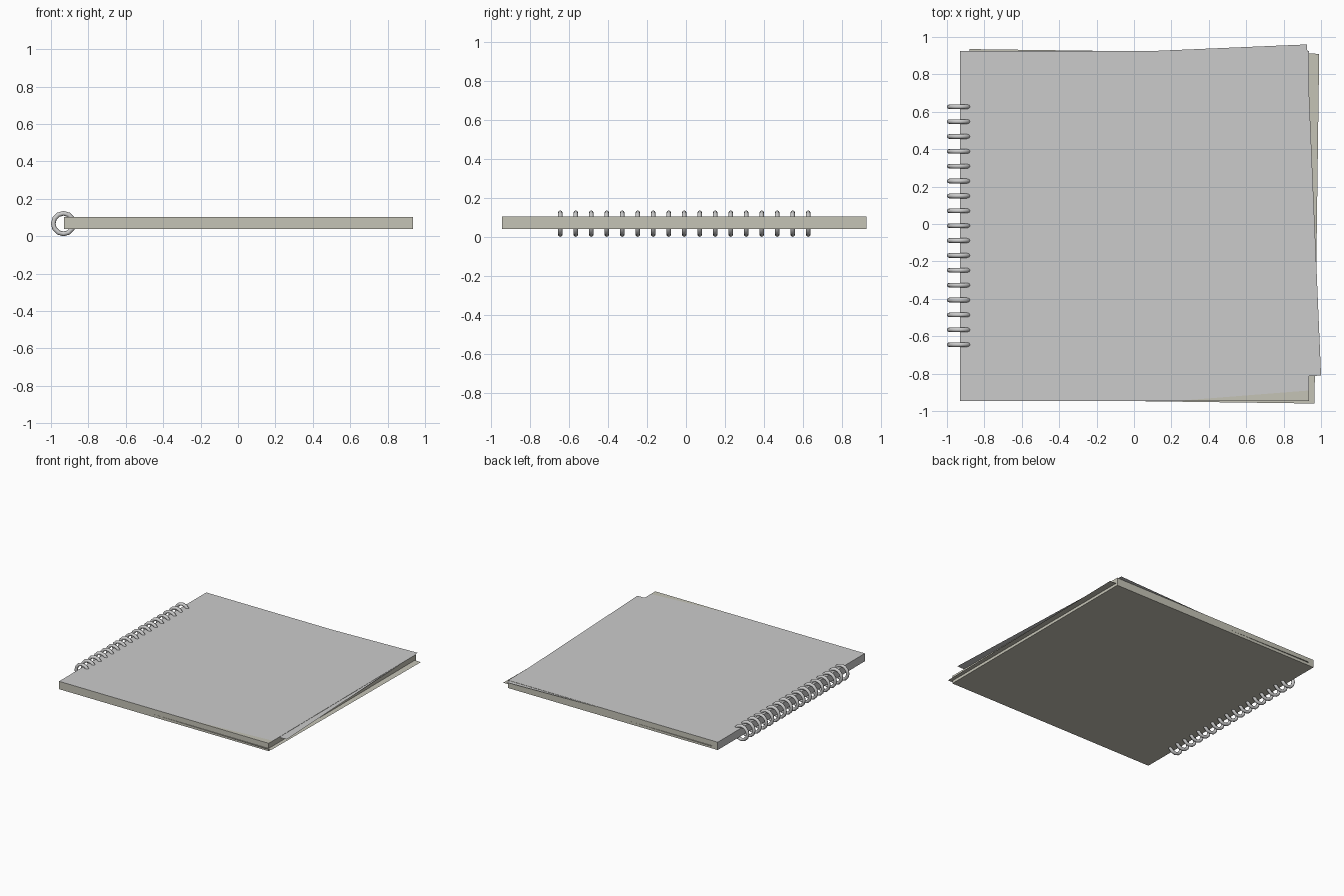
import bpy, bmesh
from math import radians, cos, sin
from mathutils import Vector

if "Cube" in bpy.data.objects:
    bpy.data.objects.remove(bpy.data.objects["Cube"])

paper = bpy.data.materials.new("paper")
paper.diffuse_color = (0.56, 0.55, 0.47, 1)
paper.use_nodes = True
paper.node_tree.nodes["Principled BSDF"].inputs["Base Color"].default_value = paper.diffuse_color
grey = bpy.data.materials.new("cover_grey")
grey.diffuse_color = (0.8, 0.8, 0.8, 1)
grey.use_nodes = True
grey.node_tree.nodes["Principled BSDF"].inputs["Base Color"].default_value = grey.diffuse_color


def add_object(name, bm, mats):
    me = bpy.data.meshes.new(name)
    bm.to_mesh(me)
    bm.free()
    for m in mats:
        me.materials.append(m)
    ob = bpy.data.objects.new(name, me)
    bpy.context.collection.objects.link(ob)
    return ob


def loose_sheet(name, top_right, w, h, angle, z, mat):
    # flat page hung from its back right corner and turned by an angle
    a = radians(angle)
    u = Vector((cos(a), sin(a), 0))
    v = Vector((-sin(a), cos(a), 0))
    c = Vector((*top_right, z))
    bm = bmesh.new()
    bm.faces.new([bm.verts.new(p) for p in (c - u * w - v * h, c - v * h, c, c - u * w)])
    add_object(name, bm, [mat])


# page block with grey front cover and spine, cover corner cut away
X0, X1, Y0, Y1, Z0, Z1 = -0.93, 0.935, -0.945, 0.925, 0.04, 0.103
bm = bmesh.new()
bmesh.ops.create_cube(bm, size=1)
for v in bm.verts:
    v.co = (X1 if v.co.x > 0 else X0, Y1 if v.co.y > 0 else Y0, Z1 if v.co.z > 0 else Z0)
bm.normal_update()
top = next(f for f in bm.faces if f.normal.z > 0.9)
bmesh.ops.bisect_plane(bm, geom=[top, *top.edges, *top.verts],
                       plane_co=(0.24, Y0, Z1), plane_no=(-0.055, 0.695, 0))
bm.normal_update()
for f in bm.faces:
    c = f.calc_center_median()
    cover = f.normal.z > 0.9 and f.calc_area() > 1
    f.material_index = 1 if cover or f.normal.x < -0.9 else 0
add_object("page_block", bm, [paper, grey])

# loose pages poking out of the block
loose_sheet("upper_loose_page", (0.925, 0.96), 1.80, 1.772, 2.43, 0.101, grey)
loose_sheet("lower_loose_page", (0.99, 0.91), 1.87, 1.87, -0.77, 0.062, paper)

# binding rings
for i in range(17):
    y = -0.645 + i * 1.272 / 16
    bpy.ops.mesh.primitive_torus_add(major_segments=12, minor_segments=8,
                                     major_radius=0.055, minor_radius=0.0125,
                                     location=(-0.933, y, 0.0675),
                                     rotation=(radians(90), 0, 0))
    ring = bpy.context.object
    ring.name = f"binding_ring_{i + 1}"
    bpy.ops.object.shade_smooth_by_angle(angle=radians(50))
